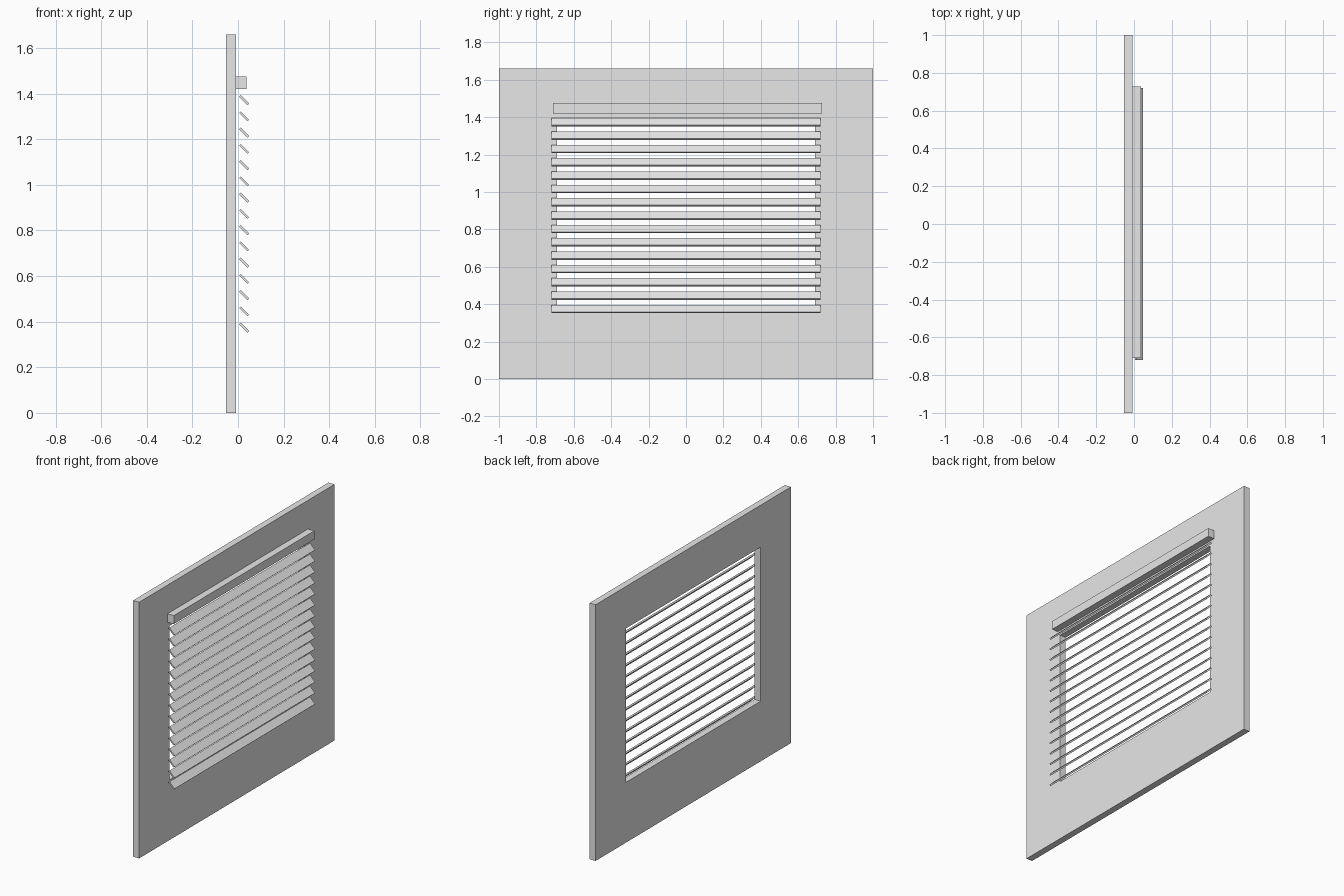
import bpy
import math

old = bpy.data.objects.get("Cube")
if old:
    bpy.data.objects.remove(old, do_unlink=True)

grey = bpy.data.materials.new("light_grey")
grey.use_nodes = True
colour = (0.8, 0.8, 0.8, 1)
grey.diffuse_color = colour
grey.node_tree.nodes["Principled BSDF"].inputs["Base Color"].default_value = colour


def box(name, low, high):
    """Flat-shaded box between two corners, with its origin at the centre."""
    size = [b - a for a, b in zip(low, high)]
    centre = [(a + b) / 2 for a, b in zip(low, high)]
    bpy.ops.mesh.primitive_cube_add(size=1, location=centre)
    obj = bpy.context.object
    obj.name = name
    for v in obj.data.vertices:
        v.co = [c * s for c, s in zip(v.co, size)]
    obj.data.materials.append(grey)
    return obj


# Wall panel with a rectangular window opening
BACK, FACE = -0.052, -0.009
wall = box("wall", (BACK, -1, 0), (FACE, 1, 1.66))
cutter = box("window_cutter", (-0.2, -0.69, 0.39), (0.2, 0.69, 1.388))
cut = wall.modifiers.new("window_opening", "BOOLEAN")
cut.operation = "DIFFERENCE"
cut.solver = "EXACT"
cut.object = cutter
bpy.context.view_layer.objects.active = wall
bpy.ops.object.modifier_apply(modifier=cut.name)
bpy.data.objects.remove(cutter, do_unlink=True)

# Head rail above the opening
box("head_rail", (-0.008, -0.71, 1.42), (0.037, 0.728, 1.475))

# Tilted slats, evenly spaced, sloping down away from the wall
SLATS = 15
BOTTOM, TOP = 0.374, 1.372
WIDTH, THICK, HALF = 0.052, 0.01, 0.719
for i in range(SLATS):
    z = BOTTOM + (TOP - BOTTOM) * i / (SLATS - 1)
    slat = box(f"slat_{i + 1}", (-WIDTH / 2, -HALF, -THICK / 2),
               (WIDTH / 2, HALF, THICK / 2))
    slat.location = (0.027, 0, z)
    slat.rotation_euler.y = math.radians(45)
